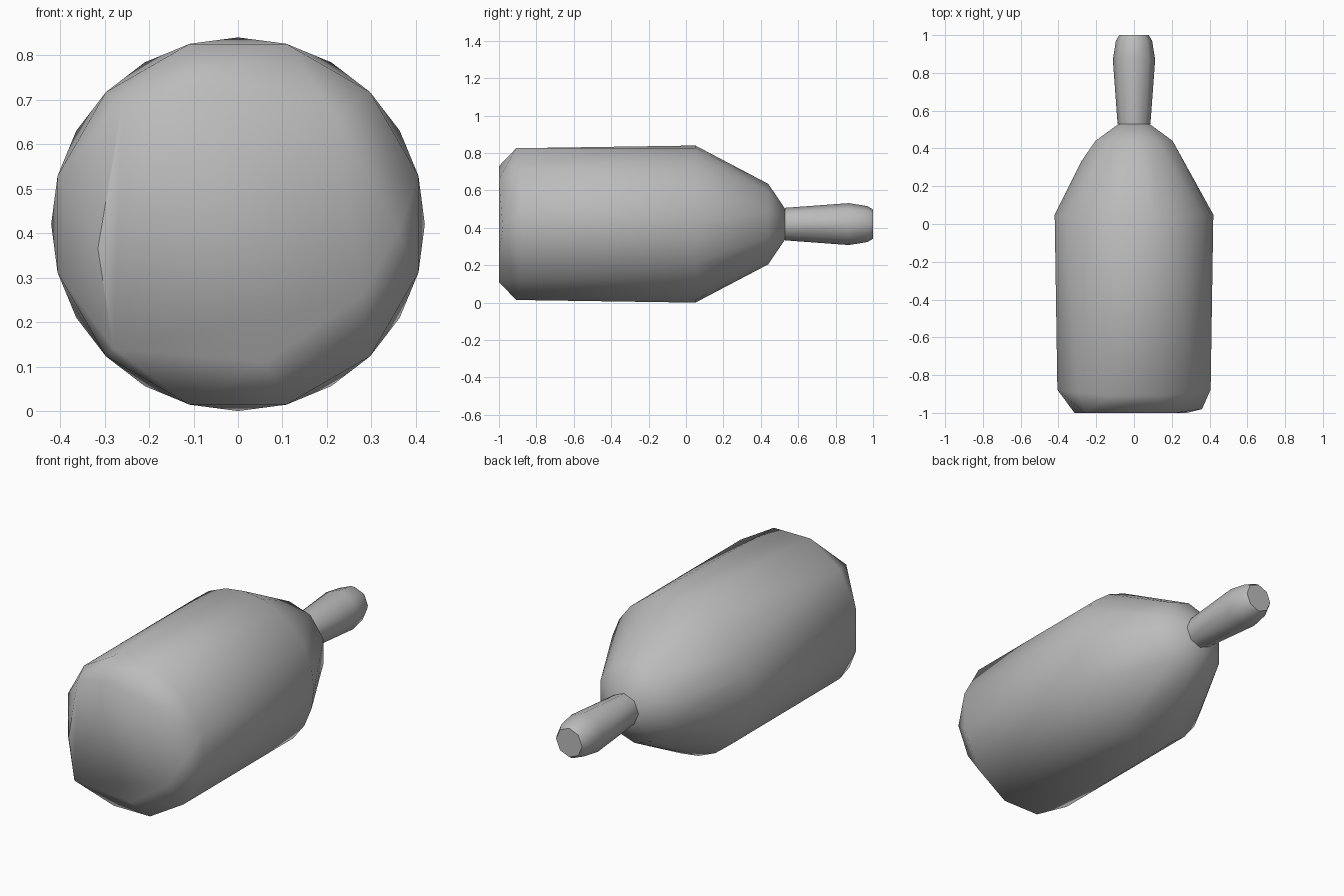
import bpy
import bmesh
from math import sin, cos, pi, radians

if "Cube" in bpy.data.objects:
    bpy.data.objects.remove(bpy.data.objects["Cube"], do_unlink=True)

AXIS_Z = 0.42

grey = bpy.data.materials.new("plain grey")
grey.use_nodes = True
colour = (0.5, 0.5, 0.5, 1)
grey.diffuse_color = colour
grey.node_tree.nodes["Principled BSDF"].inputs["Base Color"].default_value = colour


def ring(sides, radius, y, offset=0.0):
    """Points around the long axis, starting from the top."""
    angles = [2 * pi * (i + offset) / sides for i in range(sides)]
    return [(radius * sin(a), y, AXIS_Z + radius * cos(a)) for a in angles]


def hull(name, points):
    """Faceted convex shell around the given points."""
    mesh = bpy.data.meshes.new(name)
    bm = bmesh.new()
    for p in points:
        bm.verts.new(p)
    result = bmesh.ops.convex_hull(bm, input=bm.verts[:])
    inner = [v for v in result["geom_interior"] if isinstance(v, bmesh.types.BMVert)]
    bmesh.ops.delete(bm, geom=inner, context="VERTS")
    bmesh.ops.dissolve_limit(bm, angle_limit=radians(0.5), verts=bm.verts[:], edges=bm.edges[:])
    bmesh.ops.recalc_face_normals(bm, faces=bm.faces[:])
    bm.to_mesh(mesh)
    bm.free()
    mesh.materials.append(grey)
    obj = bpy.data.objects.new(name, mesh)
    bpy.context.collection.objects.link(obj)
    bpy.ops.object.select_all(action="DESELECT")
    obj.select_set(True)
    bpy.context.view_layer.objects.active = obj
    bpy.ops.object.shade_smooth_by_angle(angle=radians(46))
    return obj


# Uneven flat end with a worn edge
end_face = [(-0.26, 0.69), (-0.09, 0.73), (0.22, 0.66), (0.28, 0.26),
            (0.06, 0.11), (-0.28, 0.14), (-0.315, 0.365)]
end_points = [(x, -1, z) for x, z in end_face] + [(0.36, -0.98, 0.40)]

# Wavy rim where the worn edge meets the barrel
rim = [(x, -0.875 - 0.2 * (z - AXIS_Z) ** 2, z) for x, y, z in ring(12, 0.42, 0, 0.5)]

# Barrel head with tapering shoulder
shoulder = ring(24, 0.42, 0.05)
taper = ring(10, 0.215, 0.44)
nose = ring(8, 0.088, 0.53, 0.5)
hull("head", end_points + rim + shoulder + taper + nose + [(-0.28, 0.33, AXIS_Z)])

# Handle, swelling towards a chamfered tip
handle_profile = [(0.53, 0.087), (0.87, 0.112), (0.97, 0.096), (1.0, 0.078)]
handle_points = []
for y, radius in handle_profile:
    handle_points += ring(8, radius, y)
hull("handle", handle_points)
